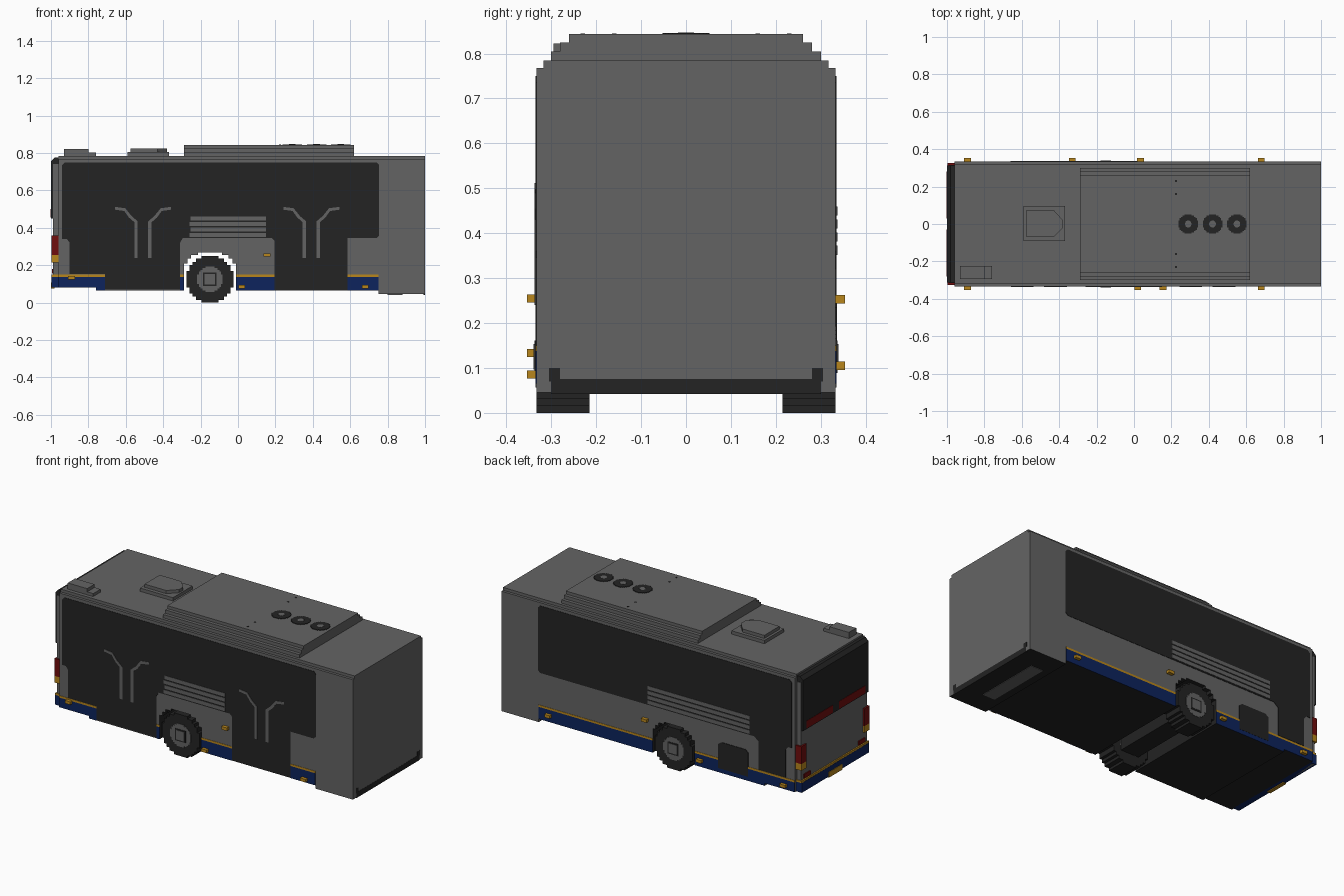
import bpy, bmesh

cube = bpy.data.objects.get("Cube")
if cube:
    bpy.data.objects.remove(cube, do_unlink=True)


def material(name, rgb):
    m = bpy.data.materials.new(name)
    m.use_nodes = True
    m.diffuse_color = (*rgb, 1)
    b = m.node_tree.nodes["Principled BSDF"]
    b.inputs["Base Color"].default_value = (*rgb, 1)
    b.inputs["Roughness"].default_value = 0.8
    return m


GREY = material("body grey", (0.127, 0.127, 0.127))
BLACK = material("glass black", (0.017, 0.017, 0.017))
BLUE = material("skirt blue", (0.004, 0.017, 0.11))
YELLOW = material("amber", (0.48, 0.24, 0.012))
RED = material("lamp red", (0.16, 0.004, 0.004))


def prism(name, pts, axis, a, b, mat):
    """Extrude a 2D outline along an axis from a to b."""
    place = {"x": lambda p, t: (t, p[0], p[1]),
             "y": lambda p, t: (p[0], t, p[1]),
             "z": lambda p, t: (p[0], p[1], t)}[axis]
    bm = bmesh.new()
    lo = [bm.verts.new(place(p, a)) for p in pts]
    hi = [bm.verts.new(place(p, b)) for p in pts]
    n = len(pts)
    bm.faces.new(lo)
    bm.faces.new(hi)
    for i in range(n):
        j = (i + 1) % n
        bm.faces.new((lo[i], lo[j], hi[j], hi[i]))
    bmesh.ops.recalc_face_normals(bm, faces=bm.faces[:])
    me = bpy.data.meshes.new(name)
    bm.to_mesh(me)
    bm.free()
    me.materials.append(mat)
    ob = bpy.data.objects.new(name, me)
    bpy.context.collection.objects.link(ob)
    return ob


def box(name, x0, x1, y0, y1, z0, z1, mat):
    return prism(name, [(x0, y0), (x1, y0), (x1, y1), (x0, y1)], "z", z0, z1, mat)


W = 0.333  # half width of the body


def plate(name, pts, s, mat, t=0.002):
    return prism(name, pts, "y", s * (W - 0.002), s * (W + t), mat)


def strip(name, x0, x1, z0, z1, s, mat, t=0.002):
    return plate(name, [(x0, z0), (x1, z0), (x1, z1), (x0, z1)], s, mat, t)


def stepped_disc(cx, cy, r):
    """Round outline with square steps."""
    q = [(1, .36), (.88, .36), (.88, .6), (.74, .6), (.74, .74),
         (.6, .74), (.6, .88), (.36, .88), (.36, 1)]
    left = [(-x, y) for x, y in reversed(q)]
    half = q + left
    return [(cx + x * r, cy + y * r) for x, y in half + [(-x, -y) for x, y in half]]


# Body shell with the wheel arch cut right through
arch = [(-.29, .065), (-.29, .21), (-.27, .21), (-.27, .235), (-.25, .235), (-.25, .255),
        (-.215, .255), (-.215, .268), (-.085, .268), (-.085, .255), (-.05, .255),
        (-.05, .235), (-.03, .235), (-.03, .21), (-.012, .21), (-.012, .065)]
shell = [(-.96, .08), (-.76, .08), (-.76, .065)] + arch + [
    (.75, .065), (.75, .045), (1, .045), (1, .768), (-.96, .768)]
body = prism("body", shell, "y", -W, W, GREY)
body.data.materials.append(BLACK)
for f in body.data.polygons:
    in_arch = -.3 < f.center.x < 0 and f.center.z < .27 and abs(f.normal.y) < .5
    if f.normal.z < -.5 or in_arch:
        f.material_index = 1
box("roof", -.96, 1, -.317, .317, .768, .785, GREY)
box("joint_lower_trim", .99, 1.0, -.3, .3, .042, .075, BLACK).location.x = .001
for s in (-1, 1):
    box("joint_trim_corner", .99, 1.001, s * .305, s * .28, .07, .1, BLACK)
box("underside_plate", .8, .88, -.2, .2, .042, .046, GREY)

# Side glazing, including the doors that reach into the skirt
top = [(.74, .345), (.755, .36), (.755, .735), (.74, .75), (-.925, .75), (-.94, .735),
       (-.94, .34), (-.915, .34), (-.9, .32), (-.9, .152)]
plate("front_glazing", top + [(-.71, .152), (-.71, .07), (-.31, .07), (-.31, .32),
      (-.295, .345), (.18, .345), (.195, .33), (.195, .067), (.585, .067), (.585, .345)],
      -1, BLACK)
plate("back_glazing", top + [(-.72, .152), (-.72, .32), (-.69, .345)], 1, BLACK)
plate("back_hatch", [(-.45, .09), (-.45, .235), (-.47, .25), (-.63, .25), (-.65, .235),
                     (-.65, .09)], 1, BLACK, .003)

# Blue skirt and amber line
for s, spans in ((-1, [(-.96, -.76), (-.76, -.71), (-.31, -.29), (-.012, .195), (.585, .75)]),
                 (1, [(-.96, -.76), (-.76, -.29), (-.012, .75)])):
    for x0, x1 in spans:
        strip("skirt", x0, x1, .08 if x1 < -.75 else .065, .138, s, BLUE)
        strip("skirt_line", x0, x1, .138, .15, s, YELLOW)

# Louvres
for i in range(4):
    z = .352 + i * .029
    strip("front_louvre", -.26 + .006 * (i % 2), .15, z, z + .021, -1, GREY, .004)
    strip("back_louvre", -.66, .02, z, z + .021, 1, GREY, .004)

# Branching door handles
for cx in (-.508, .392):
    for d in (-1, 1):
        def X(v):
            return cx + d * v
        plate("door_handle", [(X(.028), .24), (X(.046), .24), (X(.046), .43), (X(.075), .455),
              (X(.1), .49), (X(.15), .497), (X(.15), .512), (X(.095), .505), (X(.06), .462),
              (X(.028), .435)], -1, GREY, .004)

# Side marker lamps
for s, lamps in ((-1, [(-.89, .133), (.02, .085), (.155, .255), (.68, .085)]),
                 (1, [(-.89, .105), (-.33, .105), (.035, .253), (.68, .105)])):
    for x, z in lamps:
        box("marker_lamp", x - .018, x + .018, s * .33, s * .354, z - .009, z + .009, YELLOW)

# Wheels and axle
for s in (-1, 1):
    for name, r, y, m in (("tyre", .125, .333, BLACK), ("rim", .068, .335, GREY)):
        prism(name, stepped_disc(-.15, .125, r), "y", s * .215, s * y, m)
    for name, r, y, m in (("hub_ring", .036, .337, BLACK), ("hub_cap", .028, .339, GREY)):
        box(name, -.15 - r, -.15 + r, s * .3, s * y, .125 - r, .125 + r, m)
box("axle", -.21, -.09, -.22, .22, .07, .18, BLACK)

# Roof pod with stepped sides, fans and vent dots
side = [(.3, .785), (.3, .805), (.28, .805), (.28, .825), (.26, .825), (.26, .843)]
prism("roof_pod", side + [(-y, z) for y, z in reversed(side)], "x", -.29, .62, GREY)
for x in (.29, .42, .55):
    prism("fan", stepped_disc(x, 0, .052), "z", .84, .846, BLACK)
    prism("fan_hub", stepped_disc(x, 0, .018), "z", .84, .847, GREY)
for y in (-.23, -.16, .16, .23):
    box("vent_dot", .22, .23, y - .005, y + .005, .84, .8445, BLACK)

# Roof hatch and small rear housing
box("hatch_base", -.59, -.37, -.092, .095, .78, .805, GREY)
prism("hatch_lid", [(-.575, -.07), (-.43, -.07), (-.38, -.02), (-.38, .02), (-.43, .075),
                    (-.575, .075)], "z", .8, .824, GREY)
box("rear_housing", -.93, -.80, -.295, -.225, .78, .822, GREY)
box("rear_housing_step", -.80, -.76, -.295, -.225, .78, .803, GREY)

# Rear end
box("rear_panel", -.988, -.95, -.315, .315, .08, .74, GREY)
prism("rear_window", [(-1, .45), (-.98, .45), (-.98, .64), (-.955, .68), (-.955, .775),
                      (-.98, .775), (-1, .755)], "y", -.312, .312, BLACK)
box("rear_skirt", -.997, -.955, -.32, .32, .08, .138, BLUE)
box("rear_skirt_line", -.996, -.955, -.32, .32, .138, .15, YELLOW)
box("plate_lamp", -1, -.98, -.065, .065, .075, .108, YELLOW)
for s in (-1, 1):
    box("rear_bar_lamp", -1.0, -.98, s * .03, s * .28, .455, .5, RED).location.x = -.002
    box("tail_lamp", -.998, -.955, s * .275, s * .325, .255, .36, RED)
    box("turn_lamp", -.998, -.955, s * .275, s * .325, .215, .255, YELLOW)
    box("reflector", -.994, -.97, s * .23, s * .29, .155, .18, RED)
